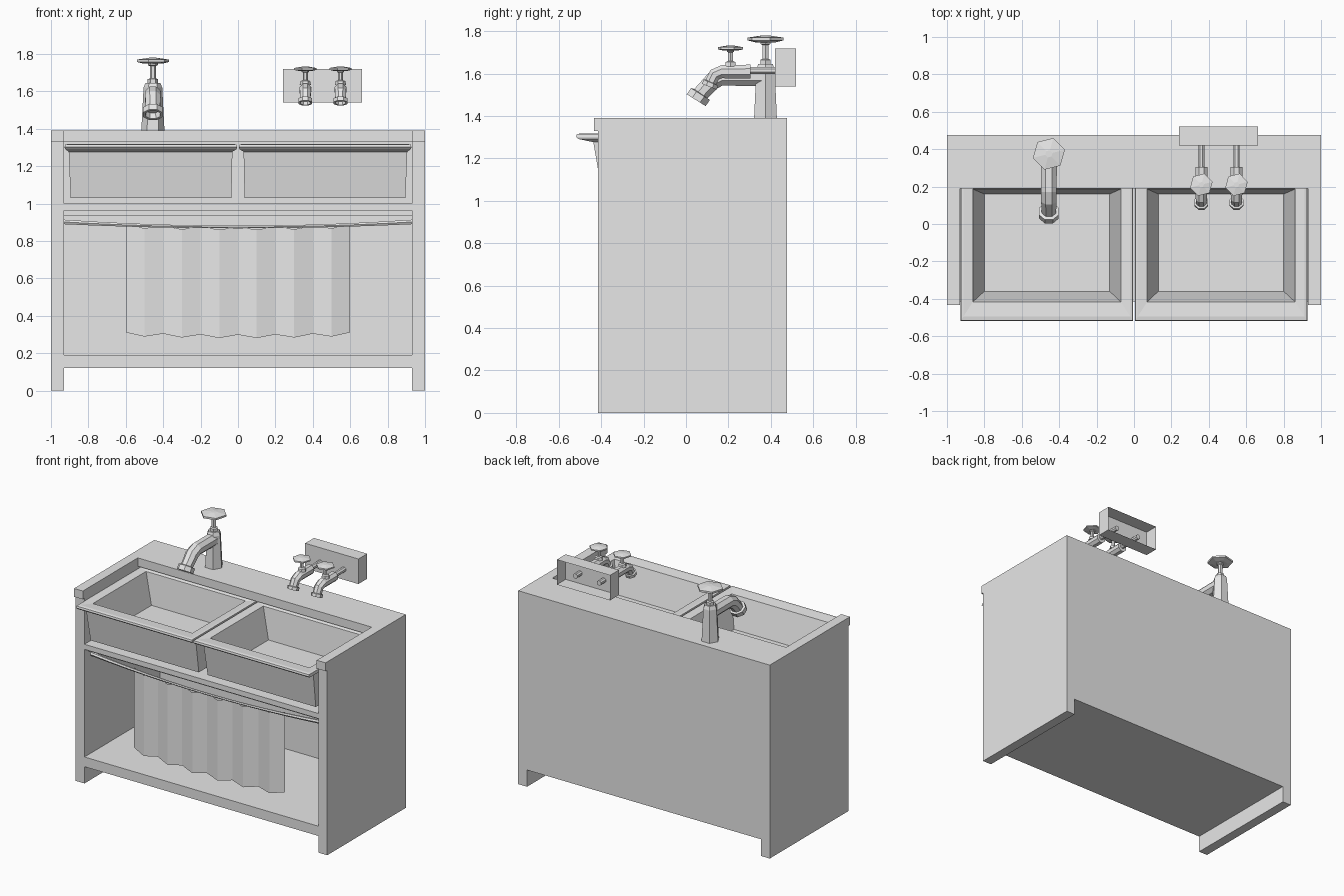
import bpy, bmesh, math
from mathutils import Vector

cube = bpy.data.objects.get("Cube")
if cube:
    bpy.data.objects.remove(cube, do_unlink=True)

grey = bpy.data.materials.new("plain_grey")
grey.use_nodes = True
grey.diffuse_color = (0.8, 0.8, 0.8, 1)
grey.node_tree.nodes["Principled BSDF"].inputs["Base Color"].default_value = (0.8, 0.8, 0.8, 1)


def finish(name, bm, fix_normals=True):
    if fix_normals:
        bmesh.ops.recalc_face_normals(bm, faces=bm.faces)
    mesh = bpy.data.meshes.new(name)
    bm.to_mesh(mesh)
    bm.free()
    mesh.materials.append(grey)
    obj = bpy.data.objects.new(name, mesh)
    bpy.context.collection.objects.link(obj)
    return obj


def loft(name, rings, cap_start=True, cap_end=True):
    """Skin a list of equally sized closed rings of points."""
    bm = bmesh.new()
    loops = [[bm.verts.new(p) for p in ring] for ring in rings]
    n = len(loops[0])
    for a, b in zip(loops, loops[1:]):
        for i in range(n):
            j = (i + 1) % n
            bm.faces.new((a[i], a[j], b[j], b[i]))
    if cap_start:
        bm.faces.new(loops[0][::-1])
    if cap_end:
        bm.faces.new(loops[-1])
    return finish(name, bm)


def rect(x0, x1, y0, y1, z):
    return [(x0, y0, z), (x1, y0, z), (x1, y1, z), (x0, y1, z)]


def box(name, x0, x1, y0, y1, z0, z1):
    return loft(name, [rect(x0, x1, y0, y1, z0), rect(x0, x1, y0, y1, z1)])


def lathe(name, x, y, profile, sides=6, turn=0.0):
    """Upright faceted solid from (radius, height) pairs."""
    angles = [turn + math.tau * i / sides for i in range(sides)]
    return loft(name, [[(x + r * math.cos(a), y + r * math.sin(a), z) for a in angles]
                       for r, z in profile])


def pipe(name, x, path, sides=8):
    """Tube in a side-on plane from (y, z, radius, tilt in degrees) stations."""
    rings = []
    for y, z, r, tilt in path:
        t = math.radians(tilt)
        up = Vector((0, -math.sin(t), math.cos(t)))
        ring = []
        for i in range(sides):
            a = math.tau * (i + 0.5) / sides
            ring.append(Vector((x, y, z)) + Vector((r * math.cos(a), 0, 0)) + up * r * math.sin(a))
        rings.append(ring)
    return loft(name, rings)


# Cabinet carcass
FRONT, BACK, IN = -0.415, 0.477, 0.93
for side, s in (("right", -1), ("left", 1)):
    xa, xb = sorted((s * IN, s))
    box(side + "_side_panel", xa, xb, FRONT, BACK, 0, 1.33)
    box(side + "_top_cap", xa, xb, -0.434, BACK, 1.33, 1.39)
box("back_panel", -IN, IN, 0.44, BACK, 0.12, 1.33)
box("back_counter", -IN, IN, 0.19, BACK, 1.33, 1.39)
box("bottom_shelf", -IN, IN, FRONT, 0.44, 0.12, 0.19)
box("front_rail", -IN, IN, FRONT, -0.375, 0.963, 1.0)
box("sink_shelf", -IN, IN, -0.375, 0.44, 0.937, 1.0)

# Twin basins with an overhanging lip
for side, s in (("right", -1), ("left", 1)):
    def ring(near, far, y0, y1, z):
        a, b = sorted((s * near, s * far))
        return rect(a, b, y0, y1, z)
    loft(side + "_basin", [
        ring(0.035, 0.895, -0.395, 0.205, 1.03),
        ring(0.03, 0.905, -0.437, 0.21, 1.277),
        ring(0.007, 0.925, -0.508, 0.22, 1.292),
        ring(0.005, 0.927, -0.518, 0.222, 1.302),
        ring(0.007, 0.925, -0.515, 0.22, 1.315),
        ring(0.02, 0.912, -0.495, 0.21, 1.318),
        ring(0.07, 0.862, -0.417, 0.187, 1.312),
        ring(0.13, 0.80, -0.36, 0.16, 1.095),
    ])

# Sagging curtain rod
rod = []
for i in range(13):
    x = -IN + 2 * IN * i / 12
    edge = (x / IN) ** 2
    y, z, r = -0.335 - 0.03 * (1 - edge), 0.875 + 0.027 * edge, 0.008 + 0.006 * edge
    rod.append([(x, y + r * math.cos(a), z + r * math.sin(a))
                for a in (math.tau * k / 6 for k in range(6))])
loft("curtain_rod", rod)

# Pleated curtain sheet
bm = bmesh.new()
columns = []
for i in range(13):
    x = -0.6 + 0.1 * i
    fold = 1 if i % 2 else -1
    edge = (x / 0.6) ** 2
    y = -0.335 - 0.03 * (1 - edge) - 0.012 * fold
    low = 0.29 + 0.012 * edge - 0.009 * fold
    columns.append([bm.verts.new((x, y, low)),
                    bm.verts.new((x, y, 0.868 + 0.012 * edge - 0.008 * fold))])
for a, b in zip(columns, columns[1:]):
    bm.faces.new((a[0], b[0], b[1], a[1]))
finish("curtain", bm, False)

# Large pillar tap
X, Y = -0.455, 0.375
lathe("pillar_tap_column", X, Y, [(0.062, 1.39), (0.05, 1.62), (0.04, 1.645)])
lathe("pillar_tap_stem", X, Y,
      [(0.028, 1.64), (0.028, 1.665), (0.016, 1.67), (0.016, 1.735), (0.026, 1.74), (0.026, 1.76)])
lathe("pillar_tap_handle", X, Y, [(0.05, 1.748), (0.088, 1.757), (0.088, 1.77), (0.02, 1.78)],
      turn=0.25)
pipe("pillar_tap_spout", X, [
    (0.37, 1.585, 0.046, 0), (0.17, 1.585, 0.045, 0), (0.125, 1.565, 0.045, 28),
    (0.07, 1.506, 0.041, 55), (0.068, 1.504, 0.057, 58), (0.048, 1.475, 0.057, 58),
    (0.048, 1.475, 0.042, 58), (0.066, 1.503, 0.038, 58)])

# Pair of wall taps
for side, X in (("right", 0.36), ("left", 0.548)):
    pipe(side + "_wall_tap_spout", X, [
        (0.475, 1.615, 0.018, 0), (0.305, 1.615, 0.018, 0), (0.305, 1.61, 0.035, 0),
        (0.17, 1.61, 0.034, 0), (0.135, 1.595, 0.032, 40), (0.118, 1.56, 0.03, 65),
        (0.117, 1.558, 0.04, 68), (0.11, 1.538, 0.04, 68),
        (0.11, 1.538, 0.029, 68), (0.116, 1.556, 0.027, 68)])
    lathe(side + "_wall_tap_stem", X, 0.21,
          [(0.03, 1.635), (0.026, 1.655), (0.013, 1.66), (0.013, 1.70), (0.02, 1.705), (0.02, 1.72)])
    lathe(side + "_wall_tap_handle", X, 0.21,
          [(0.035, 1.709), (0.062, 1.715), (0.062, 1.725), (0.015, 1.733)], turn=0.25)

# Open-backed mounting block behind the wall taps
loft("tap_mount", [[(0.24, y, 1.54), (0.663, y, 1.54), (0.663, y, 1.72), (0.24, y, 1.72)]
                   for y in (0.42, 0.52)], cap_end=False)
